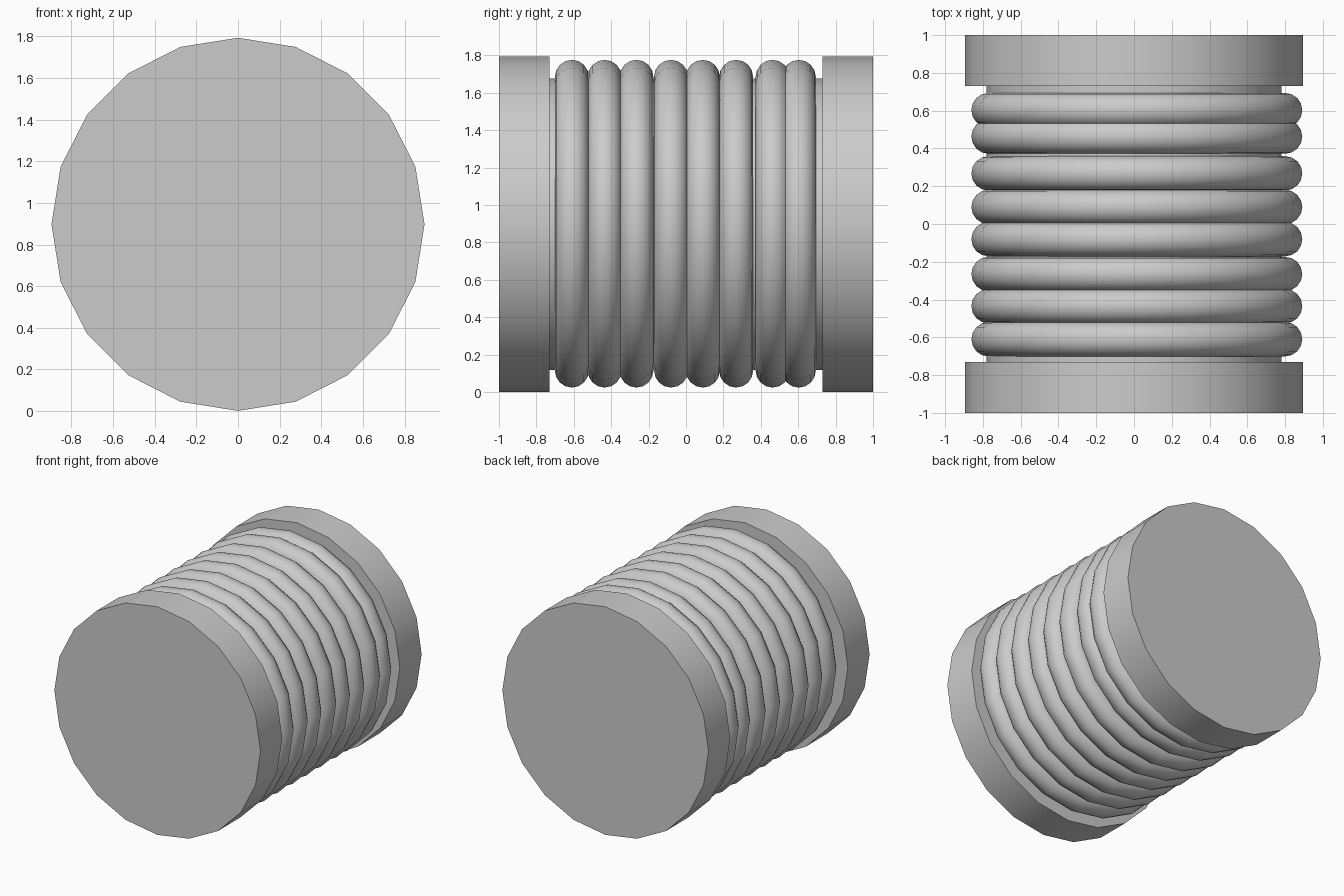
import bpy
from math import pi

if "Cube" in bpy.data.objects:
    bpy.data.objects.remove(bpy.data.objects["Cube"])

CZ = 0.897
SIDES = 20


def smooth(obj, angle):
    bpy.ops.object.shade_smooth_by_angle(angle=angle)


def drum(name, radius, y0, y1):
    """Closed 20-sided cylinder lying along y."""
    bpy.ops.mesh.primitive_cylinder_add(
        vertices=SIDES, radius=radius, depth=y1 - y0,
        location=(0, (y0 + y1) / 2, CZ), rotation=(pi / 2, 0, 0))
    obj = bpy.context.object
    obj.name = name
    smooth(obj, pi / 6)


# Spool: two end flanges and a core
drum("front_flange", 0.896, -1.0, -0.73)
drum("back_flange", 0.896, 0.73, 1.0)
drum("core", 0.78, -0.74, 0.74)

# Cable windings, slightly uneven in spacing and off-centre
for i, y in enumerate((-0.61, -0.435, -0.265, -0.08, 0.09, 0.268, 0.463, 0.603)):
    bpy.ops.mesh.primitive_torus_add(
        major_segments=SIDES, minor_segments=16,
        major_radius=0.785, minor_radius=0.091,
        location=(0.015, y, CZ + 0.003), rotation=(pi / 2, 0, 0))
    coil = bpy.context.object
    coil.name = f"cable_winding_{i + 1}"
    smooth(coil, pi / 4)
